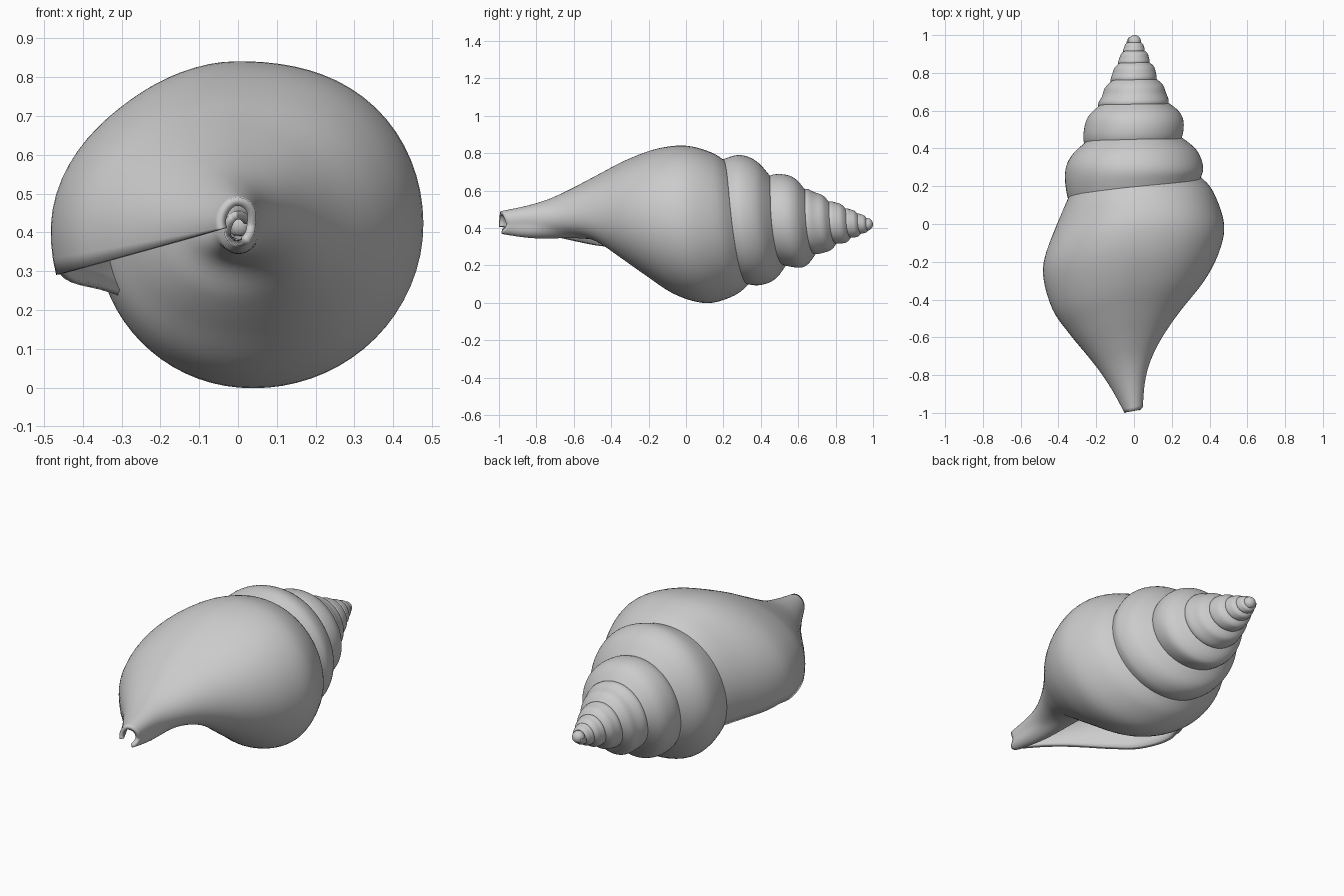
import bpy, bmesh
from math import sin, cos, tau, pi, floor, radians
from mathutils import Vector

if "Cube" in bpy.data.objects:
    bpy.data.objects.remove(bpy.data.objects["Cube"])

AXIS_Z, APEX_Y = 0.42, 1.06      # coiling axis runs along y
PER_TURN, NS = 72, 45


def V(*pairs):
    return [Vector(p) for p in pairs]


def spline(a, b, c, d, f):
    return 0.5 * (2 * b + (c - a) * f + (2 * a - 5 * b + 4 * c - d) * f * f
                  + (3 * b - a - 3 * c + d) * f ** 3)


def along(pts, s):
    n = len(pts) - 1
    i = min(int(s * n), n - 1)
    g = lambda k: pts[max(0, min(n, k))]
    return spline(g(i - 1), g(i), g(i + 1), g(i + 2), s * n - i)


# Body whorl sections (radius, y), from suture to canal, at quarter turns
bottom = V((.315, .34), (.38, .26), (.42, .12), (.375, -.04), (.275, -.18),
           (.19, -.29), (.1, -.39), (.075, -.56), (.075, -.8), (.055, -.95))
right = V((.35, .25), (.42, .17), (.477, 0), (.45, -.15), (.37, -.3),
          (.24, -.46), (.145, -.59), (.085, -.71), (.055, -.83), (.045, -.96))
top = V((.345, .2), (.385, .13), (.42, 0), (.405, -.15), (.345, -.31),
        (.265, -.46), (.19, -.6), (.135, -.72), (.10, -.84), (.07, -.99))
left = V((.345, .14), (.39, .04), (.465, -.15), (.48, -.28), (.43, -.45),
         (.34, -.58), (.25, -.69), (.18, -.78), (.115, -.88), (.05, -1.0))
lip = [p.copy() for p in left]
lip[0] = Vector((.36, .08))


# Spire section: suture, fullest point, next suture, hidden inner wall
def spire(a, m, b):
    a, m, b = V(a, m, b)
    shoulder = Vector((a.x + .7 * (m.x - a.x), a.y + .45 * (m.y - a.y)))
    wall = [Vector((b.x * k, b.y - d)) for k, d in
            ((.85, .12), (.62, .25), (.4, .36), (.22, .46), (.13, .55), (.1, .62))]
    return [a, shoulder, m, b] + wall


# Keys are quarter turns; 0 is the +x side of the body whorl
keys = {-5: spire((.215, .53), (.32, .42), (.32, .34)),
        -4: spire((.25, .46), (.365, .31), (.355, .25)),
        -3: spire((.258, .45), (.37, .29), (.348, .2)),
        -2: spire((.26, .43), (.365, .27), (.35, .14)),
        -1: bottom, 0: right, 1: top, 2: left, 3: lip, 4: lip}
for q in range(-6, -32, -1):     # earlier whorls shrink towards the apex
    k = .72 if q > -10 else .64 if q > -14 else .68
    keys[q] = [Vector((p.x * k, APEX_Y - (APEX_Y - p.y) * .695)) for p in keys[q + 4]]
    keys[q][3] = keys[q + 4][0] + Vector((.003, 0))       # meet the next suture


def section(t):
    q = floor(t * 4)
    f = t * 4 - q
    return [spline(*ps, f) for ps in zip(*(keys[q + k] for k in (-1, 0, 1, 2)))]


# Shell: one continuous coiled sheet
T0, T1 = -6.5, 0.543
nt = int((T1 - T0) * PER_TURN)
bm = bmesh.new()
rows = []
for i in range(nt + 1):
    t = T0 + (T1 - T0) * i / nt
    pts = section(t)
    ramp = max(0, (t - .3) / (T1 - .3)) ** 2
    flat = 1.0                   # the back is a little flatter towards the lip
    if .25 < t < .5:
        flat = 1 - .04 * sin((t - .25) * 4 * pi) ** 2
    elif 0 < t <= .25:
        flat = 1 + .025 * sin(t * 4 * pi) ** 2
    last = NS if t > -1 else 17  # early whorls stop just past the next suture
    curve = [along(pts, j / NS) for j in range(last + 1)]
    curve.insert(0, Vector((curve[0].x * .93, curve[0].y)))   # tuck under the suture
    row = []
    for j, p in enumerate(curve):
        a = t * tau + radians(20) * ramp * max(0, 1 - j / (NS * .27))
        r = p.x * (1 + (flat - 1) * min(1, j / 8))
        row.append(bm.verts.new((r * cos(a), p.y, AXIS_Z + r * sin(a))))
    rows.append(row)
for r0, r1 in zip(rows, rows[1:]):
    for j in range(min(len(r0), len(r1)) - 1):
        bm.faces.new((r0[j], r1[j], r1[j + 1], r0[j + 1]))
mesh = bpy.data.meshes.new("shell")
bm.to_mesh(mesh)
bm.free()
shell = bpy.data.objects.new("shell", mesh)
bpy.context.collection.objects.link(shell)
for p in mesh.polygons:
    p.use_smooth = True
wall = shell.modifiers.new("wall", 'SOLIDIFY')
wall.thickness = 0.022
wall.offset = -1

# Rounded apex
bpy.ops.mesh.primitive_uv_sphere_add(segments=32, ring_count=16, radius=.034,
                                     location=(.003, .966, AXIS_Z))
apex = bpy.context.object
apex.name = "apex"
bpy.ops.object.shade_smooth()
